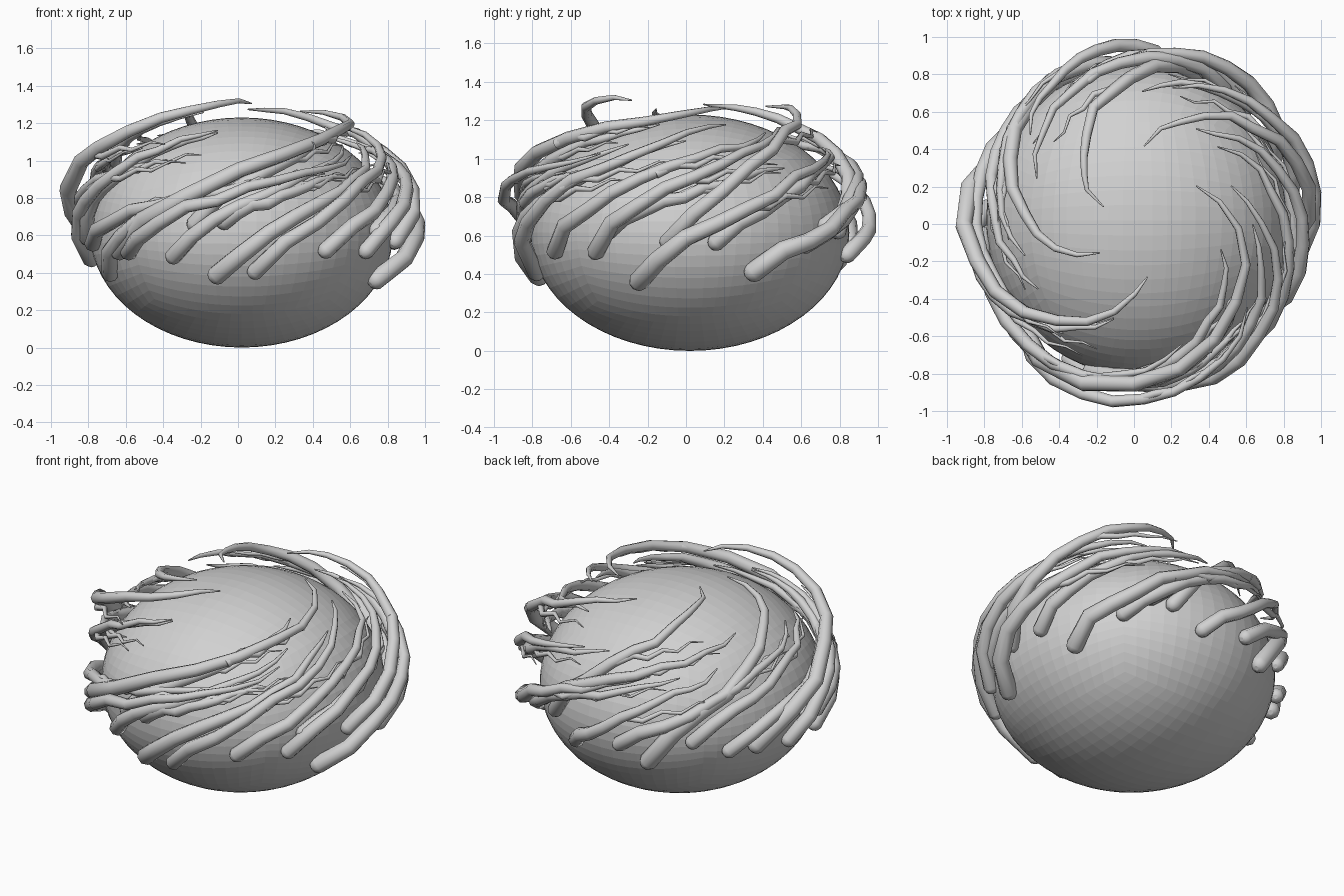
import bpy, bmesh, math, random
from mathutils import Vector

random.seed(4)
cube = bpy.data.objects.get("Cube")
if cube:
    bpy.data.objects.remove(cube, do_unlink=True)

grey = bpy.data.materials.new("plain grey")
grey.use_nodes = True
TONE = (0.64, 0.64, 0.64, 1)
grey.diffuse_color = TONE
grey.node_tree.nodes["Principled BSDF"].inputs["Base Color"].default_value = TONE

CENTRE = Vector((0.02, 0.02, 0.615))
RX, RY, RZ = 0.81, 0.83, 0.615


def on_body(azimuth, latitude, lift):
    """Point at the given angles (degrees), lift units off the body."""
    a, b = math.radians(azimuth), math.radians(latitude)
    d = Vector((math.cos(a) * math.cos(b), math.sin(a) * math.cos(b), math.sin(b)))
    normal = Vector((d.x / RX, d.y / RY, d.z / RZ)).normalized()
    return CENTRE + Vector((d.x * RX, d.y * RY, d.z * RZ)) + normal * lift


# Body: a cube subdivided into an even quad ball, squashed
bm = bmesh.new()
bmesh.ops.create_cube(bm, size=2)
bmesh.ops.subdivide_edges(bm, edges=bm.edges[:], cuts=15, use_grid_fill=True)
for v in bm.verts:
    d = Vector([math.tan(c * math.pi / 4) for c in v.co]).normalized()
    v.co = CENTRE + Vector((d.x * RX, d.y * RY, d.z * RZ))
mesh = bpy.data.meshes.new("body")
bm.to_mesh(mesh)
bm.free()
mesh.materials.append(grey)
bpy.context.collection.objects.link(bpy.data.objects.new("body", mesh))


def tube(name, points, radii):
    """Tapered round branch through the points."""
    curve = bpy.data.curves.new(name, "CURVE")
    curve.dimensions = "3D"
    curve.bevel_depth = 1.0
    curve.bevel_resolution = 2
    curve.use_fill_caps = True
    spline = curve.splines.new("POLY")
    spline.points.add(len(points) - 1)
    for p, co, r in zip(spline.points, points, radii):
        p.co = (*co, 1)
        p.radius = r
    spline.use_smooth = True
    curve.materials.append(grey)
    bpy.context.collection.objects.link(bpy.data.objects.new(name, curve))


# Branches: base azimuth, base latitude, tip azimuth, tip distance from axis, lift.
# Thickness is kept in a separate list of the stout ones.
BRANCHES = [
    (-175, -2, -104, .5, .05), (-143, -8, 30, .34, .12),
    (-100, -22, -2, .58, .05), (-117, -13, -30, .6, .04),
    (-108, 5, -19, .45, .05), (-85, -19, 20, .48, .11),
    (-57, -8, 42, .55, .08), (-36, -9, 57, .52, .11),
    (-20, -22, 75, .64, .12), (-8, -5, 85, .37, .17),
    (9, -4, 88, .62, .08), (24, -18, 112, .7, .1),
    (45, -6, 125, .7, .08), (65, 0, 159, .2, .08),
    (78, -12, 142, .68, .1), (56, 2, 158, .55, .1),
    (100, -5, 197, .6, .06), (112, -12, 220, .27, .05),
    (130, 0, 214, .6, .05), (157, -8, 280, .28, .17),
    (-155, -20, -70, .66, .06), (-165, -6, -55, .72, .06),
    (175, -14, 256, .5, .08), (-138, -10, -38, .68, .14),
    (-97, 4, -43, .72, .04), (-30, 0, 40, .7, .04),
    (145, -8, 236, .66, .06),
]
STOUT = {2, 3, 9, 12, 18, 20}
STEPS = 10


def trail(branch, thick, t):
    """Azimuth, latitude and lift at fraction t along a branch."""
    az0, lat0, az1, reach, lift = branch
    lat1 = math.degrees(math.acos(reach / RX))
    height = (thick * 0.45 + lift * math.sin(math.pi * t ** 0.8) ** 0.8
              + (0.015 + 0.45 * lift) * t ** 2)
    return az0 + (az1 - az0) * t, lat0 + (lat1 - lat0) * t ** 0.7, height


for i, branch in enumerate(BRANCHES, 1):
    thick = 0.05 if i in STOUT else 0.042
    points, radii = [], []
    for k in range(STEPS + 1):
        t = k / STEPS
        az, lat, height = trail(branch, thick, t)
        points.append(on_body(az, lat + random.uniform(-1.5, 1.5), height))
        radii.append(thick * (1 - t) ** 0.7 + 0.004)
    # Rounded butt at the thick end
    back = (points[0] - points[1]).normalized()
    for step, size in ((0.4, 0.9), (0.3, 0.65), (0.15, 0.3)):
        points.insert(0, points[0] + back * thick * step)
        radii.insert(0, thick * size)
    tube(f"branch_{i:02d}", points, radii)

    # Thin crooked twig forking off the middle of the branch
    az, lat, height = trail(branch, thick, random.uniform(0.3, 0.5))
    twig, sizes = [], []
    for k in range(7):
        twig.append(on_body(az + k * 7, lat + k * 2 + (k % 2) * 2.5,
                            height * (1 - k * 0.08) + 0.006 * k))
        sizes.append(thick * 0.5 * (1 - k / 6) + 0.003)
    tube(f"twig_{i:02d}", twig, sizes)
